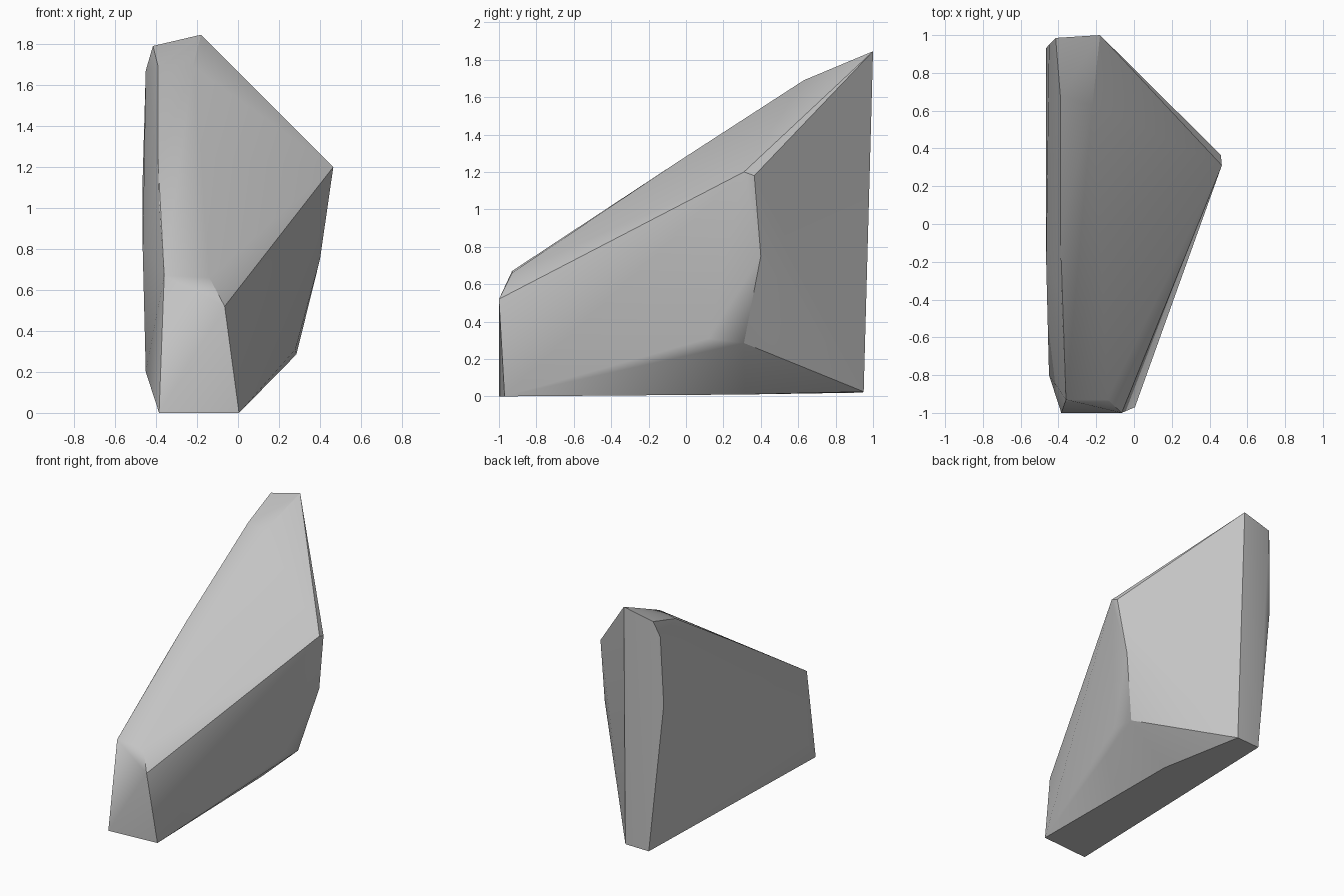
import bpy, bmesh, math

# Remove the default cube
cube = bpy.data.objects.get("Cube")
if cube:
    bpy.data.objects.remove(cube, do_unlink=True)

# Stone colour
stone = bpy.data.materials.new("grey stone")
stone.use_nodes = True
colour = (0.55, 0.55, 0.55, 1)
stone.diffuse_color = colour
stone.node_tree.nodes["Principled BSDF"].inputs["Base Color"].default_value = colour

# Corners of the boulder, grouped by side
base = [(-.385, -1, 0), (.005, -.97, 0), (-.017, .315, .01),
        (-.158, .95, .025), (-.35, .945, .02)]
front_top = [(-.065, -1, .52), (-.14, -.93, .66), (-.36, -.93, .67)]
right_side = [(.465, .31, 1.2), (.46, .365, 1.18), (.4, .4, .75),
              (.285, .31, .285), (.28, .12, .31)]
peak = [(-.18, 1, 1.845), (-.415, .985, 1.79), (-.45, .95, 1.67)]
left_side = [(-.465, .93, 1.15), (-.45, -.8, .2), (-.465, -.2, .8)]
ridge = [(-.385, -.37, 1.02), (-.18, -.05, 1.25), (-.39, -.05, 1.23),
         (-.22, .63, 1.69), (-.39, .68, 1.69)]

# Wrap the corners in a faceted shell
bm = bmesh.new()
for p in base + front_top + right_side + peak + left_side + ridge:
    bm.verts.new(p)
hull = bmesh.ops.convex_hull(bm, input=bm.verts)
loose = [v for v in bm.verts if not v.link_faces]
bmesh.ops.delete(bm, geom=loose, context='VERTS')
bmesh.ops.dissolve_limit(bm, angle_limit=math.radians(1),
                         verts=bm.verts, edges=bm.edges)
bmesh.ops.recalc_face_normals(bm, faces=bm.faces)
mesh = bpy.data.meshes.new("boulder")
bm.to_mesh(mesh)
bm.free()
mesh.materials.append(stone)
boulder = bpy.data.objects.new("boulder", mesh)
bpy.context.collection.objects.link(boulder)

# Soften shallow edges, keep steep ones crisp
bpy.context.view_layer.objects.active = boulder
boulder.select_set(True)
bpy.ops.object.shade_smooth_by_angle(angle=math.radians(30))
weighted = boulder.modifiers.new("weighted normals", 'WEIGHTED_NORMAL')
weighted.keep_sharp = True
